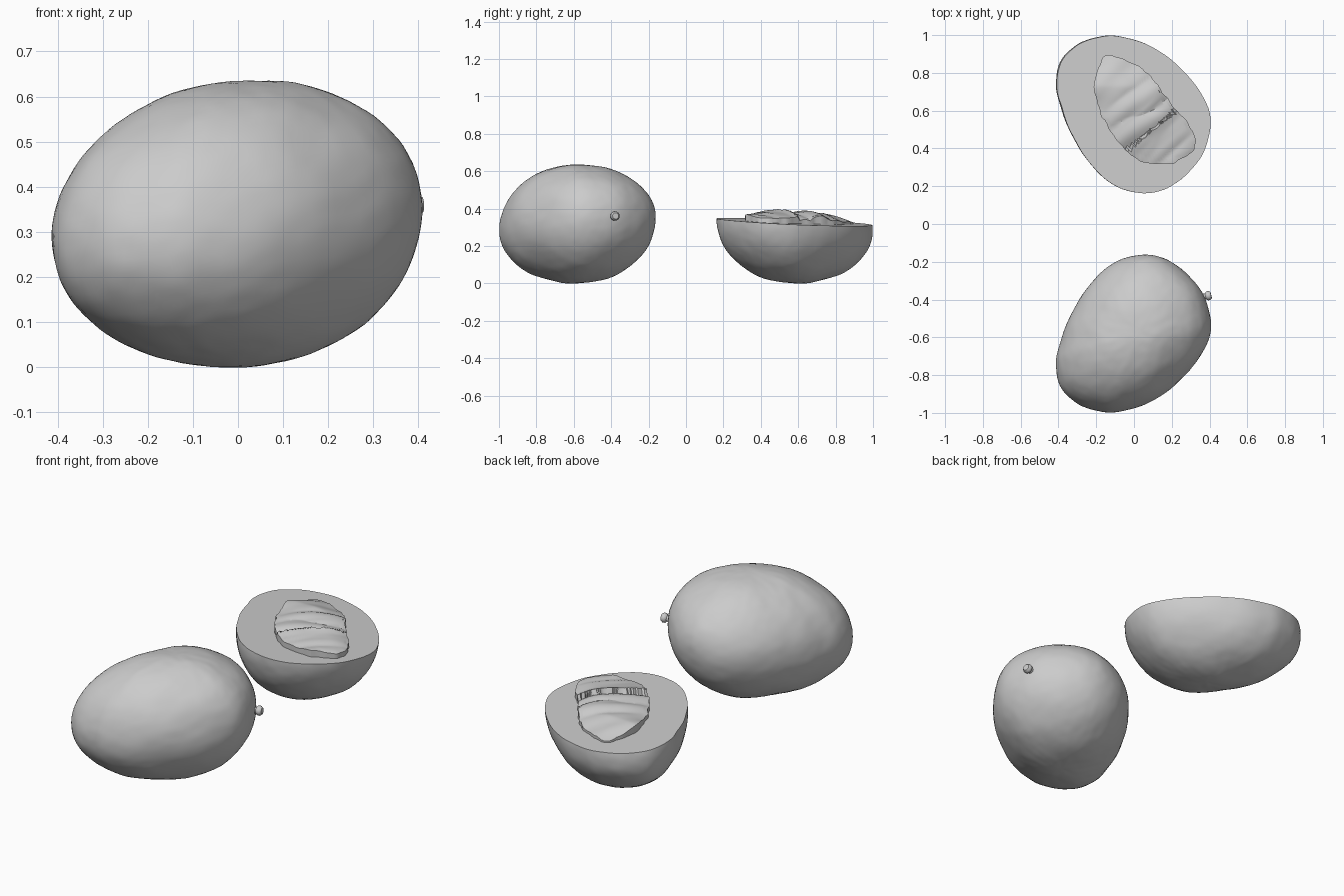
import bpy, bmesh, math
from mathutils import Vector, noise

if "Cube" in bpy.data.objects:
    bpy.data.objects.remove(bpy.data.objects["Cube"])

OUTLINE = [(.41, -.53), (.39, -.43), (.34, -.33), (.25, -.235), (.15, -.18), (.05, -.163),
           (-.07, -.19), (-.18, -.265), (-.27, -.37), (-.34, -.49), (-.385, -.61), (-.413, -.73),
           (-.39, -.86), (-.31, -.945), (-.21, -.985), (-.11, -.998), (.03, -.965),
           (.17, -.89), (.31, -.755), (.39, -.63)]
SEED = [(-.15, .89), (-.2, .79), (-.21, .71), (-.18, .60), (-.13, .50), (-.06, .41), (.03, .34),
        (.14, .315), (.24, .335), (.31, .39), (.325, .45), (.29, .53), (.22, .61), (.14, .72),
        (.06, .81), (-.05, .87)]


def smooth_loop(points, count):
    """Closed Catmull-Rom curve through the points."""
    pts = [Vector((*p, 0)) for p in points]
    n, out = len(pts), []
    for k in range(count):
        u = k * n / count
        i, t = int(u), u - int(u)
        a, b, c, d = (pts[(i + j) % n] for j in (-1, 0, 1, 2))
        out.append(.5 * (2 * b + (c - a) * t + (2 * a - 5 * b + 4 * c - d) * t * t
                         + (3 * b - a - 3 * c + d) * t ** 3))
    return out


def bridge(bm, rings, cap_start=None, cap_end=None):
    """Quads between rings, with fans to optional end points."""
    n = len(rings[0])
    for a, b in zip(rings, rings[1:]):
        for i in range(n):
            bm.faces.new((a[i], a[(i + 1) % n], b[(i + 1) % n], b[i]))
    for tip, ring in ((cap_start, rings[0]), (cap_end, rings[-1])):
        if tip:
            for i in range(n):
                bm.faces.new((tip, ring[i], ring[(i + 1) % n]))
    bmesh.ops.recalc_face_normals(bm, faces=bm.faces)


def finish(bm, name, angle):
    mesh = bpy.data.meshes.new(name)
    bm.to_mesh(mesh)
    bm.free()
    ob = bpy.data.objects.new(name, mesh)
    bpy.context.collection.objects.link(ob)
    bpy.ops.object.select_all(action='DESELECT')
    ob.select_set(True)
    bpy.context.view_layer.objects.active = ob
    bpy.ops.object.shade_smooth_by_angle(angle=math.radians(angle))
    return ob


def fruit_bm():
    """Egg-shaped body: the plan outline swept over an elliptical height profile."""
    bm = bmesh.new()
    loop, rows = smooth_loop(OUTLINE, 112), 64

    def place(p, phi):
        w = math.sin(phi)
        c = Vector((.015 + .015 * w, -.58, 0))
        s = math.cos(phi) ** .97 if abs(w) < .9999 else 0
        q = c + (p - c) * s
        q.z = .318 + .317 * w + (.07 * q.x + .04 * (q.y + .58)) * s
        bump = .005 * noise.noise(q * 7) + .0015 * noise.noise(q * 25)
        q += (q - Vector((0, -.58, .32))).normalized() * bump
        q.z = max(q.z, 0)
        return q

    rings = [[bm.verts.new(place(p, -math.pi / 2 + math.pi * r / rows)) for p in loop]
             for r in range(1, rows)]
    bottom = bm.verts.new(place(loop[0], -math.pi / 2))
    top = bm.verts.new(place(loop[0], math.pi / 2))
    bridge(bm, rings, bottom, top)
    return bm


# Whole fruit
finish(fruit_bm(), "whole_fruit", 60)

# Stem stub with a knobbly end
bm = bmesh.new()
axis = Vector((1, .25, .05)).normalized()
turn = axis.to_track_quat('Z', 'Y')
profile = [(-.03, .022), (.005, .017), (.02, .016), (.027, .024), (.04, .025), (.05, .017)]
rings = []
for h, r in profile:
    rings.append([bm.verts.new(Vector((.36, -.388, .358)) + turn @ Vector((
        r * math.cos(a * math.tau / 16), r * math.sin(a * math.tau / 16), h))) for a in range(16)])
bridge(bm, rings)
bm.faces.new(rings[-1])
finish(bm, "stem", 50)


# Half fruit: mirrored body cut by a slightly tilted plane
def cut_z(x, y):
    return .328 - .035 * x - .05 * (y - .58)


bm = fruit_bm()
for v in bm.verts:
    v.co.y *= -1
bmesh.ops.reverse_faces(bm, faces=bm.faces)
cut = bmesh.ops.bisect_plane(bm, geom=bm.verts[:] + bm.edges[:] + bm.faces[:],
                             plane_co=(0, .58, .328), plane_no=(.035, .05, 1), clear_outer=True)
edges = [e for e in cut['geom_cut'] if isinstance(e, bmesh.types.BMEdge)]
bmesh.ops.edgeloop_fill(bm, edges=edges)
bmesh.ops.recalc_face_normals(bm, faces=bm.faces)
finish(bm, "half_fruit", 40)

# Seed: ragged slab with creased plates on top
bm = bmesh.new()
loop = smooth_loop(SEED, 96)
centre = Vector((.05, .58, 0))


def seed_point(p, s):
    q = centre + (p - centre) * s
    if s > .9:
        q += (p - centre).normalized() * .012 * noise.noise(p * 22)
    t = .63 * q.x - .78 * q.y
    height = .03 + .03 * (1 - s * s)
    height += .016 * math.copysign(1, t + .33) * math.exp(-abs(t + .33) * 14)
    height += .03 * (abs(noise.noise(Vector((t * 9, q.x * 3, 2)))) - .25)
    height *= min(1, max(.3, (.98 - q.y) / .25))
    q.z = cut_z(q.x, q.y) + max(height, .006)
    return q


rings = [[bm.verts.new(seed_point(p, k / 28)) for p in loop] for k in range(1, 29)]
skirt = [bm.verts.new((v.co.x, v.co.y, cut_z(v.co.x, v.co.y) - .02)) for v in rings[-1]]
bridge(bm, rings + [skirt], bm.verts.new(seed_point(loop[0], 0)))
finish(bm, "seed", 30)
